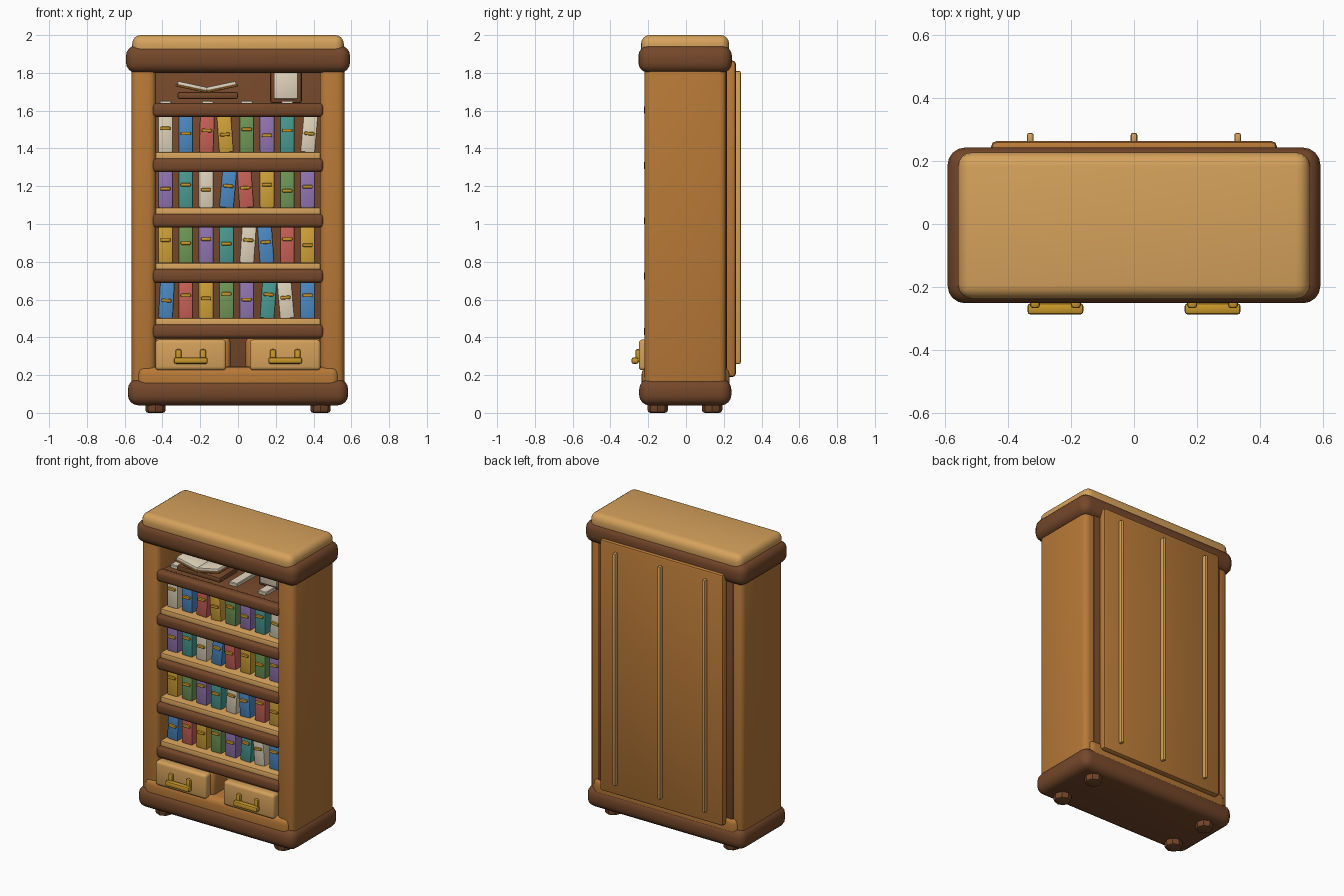
import bpy, bmesh, math
from mathutils import Matrix, Vector

if "Cube" in bpy.data.objects:
    bpy.data.objects.remove(bpy.data.objects["Cube"])


def material(name, rgb):
    m = bpy.data.materials.new(name)
    m.diffuse_color = [(c / 255) ** 2.2 for c in rgb] + [1]
    m.use_nodes = True
    m.node_tree.nodes["Principled BSDF"].inputs["Base Color"].default_value = m.diffuse_color
    return m


DARK = material("dark_wood", (116, 73, 46))
WOOD = material("mid_wood", (182, 120, 58))
LIGHT = material("light_wood", (212, 160, 92))
GOLD = material("brass", (200, 150, 45))
CREAM = material("cream", (226, 213, 188))
BOOKS = [material("book_blue", (78, 138, 196)), material("book_red", (202, 98, 88)),
         material("book_yellow", (210, 162, 60)), material("book_green", (112, 152, 88)),
         material("book_purple", (146, 118, 178)), material("book_teal", (76, 155, 146)), CREAM]


def finish(bm, name, mat):
    me = bpy.data.meshes.new(name)
    bm.to_mesh(me)
    bm.free()
    for p in me.polygons:
        p.use_smooth = True
    ob = bpy.data.objects.new(name, me)
    bpy.context.collection.objects.link(ob)
    me.materials.append(mat)
    bpy.context.view_layer.objects.active = ob
    ob.select_set(True)
    bpy.ops.object.shade_smooth_by_angle(angle=math.radians(35))
    ob.select_set(False)
    return ob


def box(name, x, y, z, mat, bevel=0.01, seg=2, lean=0, pivot=None):
    """Rounded box from (min, max) ranges, optionally leaned about the y axis."""
    bm = bmesh.new()
    bmesh.ops.create_cube(bm, size=1)
    for v in bm.verts:
        v.co = Vector([(r[0] + r[1]) / 2 + c * (r[1] - r[0]) for c, r in zip(v.co, (x, y, z))])
    bmesh.ops.bevel(bm, geom=bm.edges[:], offset=bevel, segments=seg, profile=0.5, affect='EDGES')
    if lean:
        p = Vector(pivot)
        bm.transform(Matrix.Translation(p) @ Matrix.Rotation(math.radians(lean), 4, 'Y')
                     @ Matrix.Translation(-p))
    return finish(bm, name, mat)


def around(c, half):
    return (c - half, c + half)


# Carcass: base, plinth, crown and cap
box("base_moulding", (-.583, .583), (-.248, .24), (.04, .18), DARK, .055, 4)
box("plinth", (-.535, .535), (-.235, .23), (.1, .245), WOOD, .04, 4)
box("crown_moulding", (-.593, .593), (-.252, .243), (1.8, 1.945), DARK, .055, 4)
box("top_cap", (-.56, .56), (-.238, .228), (1.88, 2), LIGHT, .045, 4)
box("inner_back", (-.5, .5), (.17, .218), (.19, 1.84), DARK)
for s, side in ((-1, "left"), (1, "right")):
    box(side + "_side_panel", sorted((s * .435, s * .563)), (-.22, .213), (.12, 1.86), WOOD, .035, 3)

# Back panel with three battens
box("back_panel", (-.455, .455), (.212, .264), (.19, 1.865), WOOD, .018, 2)
for i, x in enumerate((-.33, 0, .33)):
    box(f"back_batten_{i}", around(x, .011), (.25, .29), (.26, 1.81), LIGHT, .008, 2)

# Feet
for x in (-.437, .437):
    for y in (-.15, .138):
        bm = bmesh.new()
        bmesh.ops.create_cone(bm, cap_ends=True, segments=8, radius1=.054, radius2=.054, depth=.07,
                              matrix=Matrix.Translation((x, y, .04)))
        low = [e for e in bm.edges if all(v.co.z < .03 for v in e.verts)]
        bmesh.ops.bevel(bm, geom=low, offset=.015, segments=2, profile=.5, affect='EDGES')
        bmesh.ops.translate(bm, verts=bm.verts, vec=(0, 0, -.005 + .0))
        finish(bm, "foot", DARK)

# Shelves: dark board with lip, light liner on all but the top one
shelf_z = [.395 + .293 * i for i in range(5)]
for i, z in enumerate(shelf_z):
    box(f"shelf_{i}", (-.44, .44), (-.18, .18), (z + .005, z + .065), DARK)
    box(f"shelf_lip_{i}", (-.453, .453), (-.222, -.16), (z, z + .073), DARK, .022, 3)
    if i < 4:
        box(f"shelf_liner_{i}", (-.437, .437), (-.195, .18), (z + .055, z + .107), LIGHT, .01)

# Books: leaning angles and brass band heights per row, bottom row first
leans = [{0: 3, 5: 4, 6: -5}, {4: 4, 5: -4}, {3: 5, 4: -4}, {2: 2, 3: -4, 7: 5}]
bands = [(.095, .122, .106, .13, .1, .127, .111, .122), (.122, .106, .127, .103, .122, .111, .127, .095),
         (.1, .122, .095, .116, .106, .122, .09, .111), (.127, .1, .116, .095, .122, .09, .116, .1)]
for row in range(4):
    z = shelf_z[row] + .105
    for i in range(8):
        x = -.384 + i * .1075
        h = .25 if i % 2 == 0 else .225
        opt = dict(lean=leans[row].get(i, 0), pivot=(x, 0, z))
        box("book_cover", around(x, .039), (-.145, .07), (z, z + h), BOOKS[(2 * row + i) % 7], .008, 2, **opt)
        box("book_pages", around(x, .031), (-.12, .08), (z + .01, z + h + .024), CREAM, .004, 1, **opt)
        b = z + bands[row][i]
        box("book_band", around(x, .027), (-.158, -.135), around(b, .009), GOLD, .006, 2, **opt)

# Open book on the top shelf
box("open_book_cover", (-.32, 0), (-.19, 0), (1.662, 1.698), DARK, .01)
for s in (-1, 1):
    xs = sorted((-.165, -.165 + s * .16))
    p = (-.165, 0, 1.705)
    box("open_book_binding", sorted((-.165, -.165 + s * .168)), (-.2, -.0), (1.694, 1.706), WOOD, .003, 1, -s * 12, p)
    box("open_book_pages", xs, (-.195, -.005), (1.7, 1.724), CREAM, .006, 2, -s * 12, p)

# Picture frame on the top shelf
box("picture_frame", (.17, .338), (-.03, .01), (1.64, 1.86), DARK, .012)
box("picture", (.19, .316), (-.045, -.02), (1.662, 1.835), CREAM, .006)

# Drawers with bar handles
for s, side in ((-1, "left"), (1, "right")):
    c = s * .25
    box(side + "_drawer_box", sorted((s * .04, s * .44)), (-.2, .17), (.22, .398), WOOD, .025, 3)
    box(side + "_drawer_front", sorted((s * .063, s * .437)), (-.25, -.18), (.226, .388), LIGHT, .018, 3)
    box(side + "_handle_bar", around(c, .089), (-.288, -.252), (.26, .294), GOLD, .01, 2)
    for d in (-.065, .065):
        box(side + "_handle_post", around(c + d, .016), (-.268, -.235), (.268, .337), GOLD, .01, 2)
